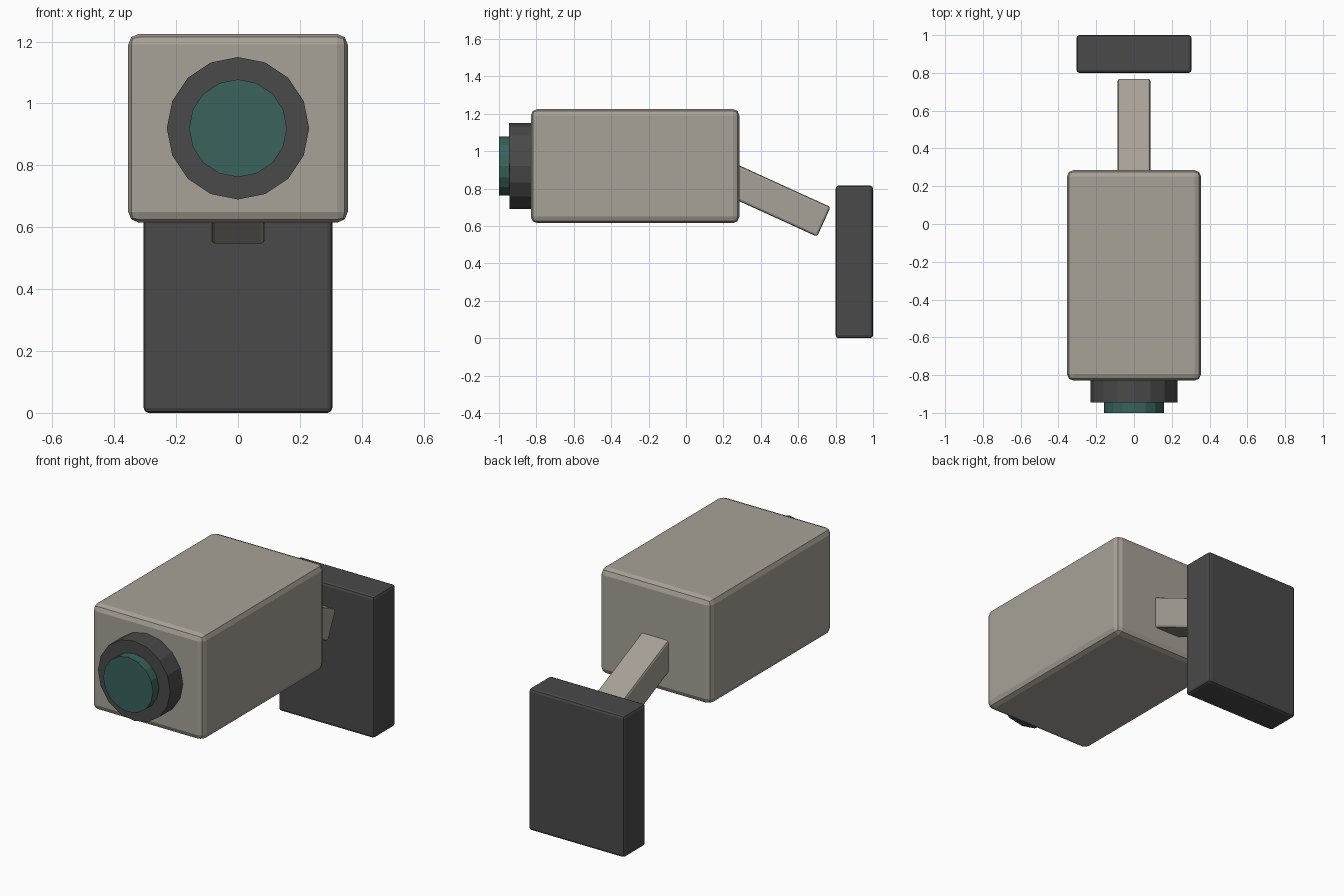
import bpy
from math import radians, sin, cos
from mathutils import Vector

cube = bpy.data.objects.get("Cube")
if cube:
    bpy.data.objects.remove(cube, do_unlink=True)


def material(name, rgb):
    mat = bpy.data.materials.new(name)
    mat.use_nodes = True
    mat.diffuse_color = (*rgb, 1)
    mat.node_tree.nodes["Principled BSDF"].inputs["Base Color"].default_value = (*rgb, 1)
    return mat


shell = material("warm grey shell", (0.39, 0.355, 0.31))
dark = material("charcoal", (0.067, 0.067, 0.067))
glass = material("teal glass", (0.041, 0.122, 0.108))


def box(name, center, size, mat, bevel, segments=2, tilt=0):
    """Box with softened edges, tilted about x."""
    bpy.ops.mesh.primitive_cube_add(size=1, location=center)
    obj = bpy.context.object
    obj.name = name
    obj.scale = size
    bpy.ops.object.transform_apply(location=False, rotation=False, scale=True)
    obj.rotation_euler.x = tilt
    mod = obj.modifiers.new("Soft edges", 'BEVEL')
    mod.width = bevel
    mod.segments = segments
    obj.data.materials.append(mat)
    return obj


def disc(name, radius, front, back, height, mat):
    """Low-poly cylinder lying along y."""
    bpy.ops.mesh.primitive_cylinder_add(
        vertices=16, radius=radius, depth=back - front,
        location=(0, (front + back) / 2, height), rotation=(radians(90), 0, 0))
    obj = bpy.context.object
    obj.name = name
    obj.data.materials.append(mat)
    return obj


# Camera housing
lens_height = 0.92
box("camera_housing", (0, -0.272, lens_height), (0.71, 1.115, 0.61), shell, 0.035)

# Lens barrel and glass
disc("lens_barrel", 0.23, -0.945, -0.78, lens_height, dark)
disc("lens_glass", 0.158, -1.0, -0.9, lens_height, glass)

# Sloping support arm, its front end buried in the housing
slope = radians(-24.5)
length = 0.6
arm_end = Vector((0, 0.737, 0.622))
along = Vector((0, cos(slope), sin(slope)))
box("support_arm", arm_end - along * length / 2, (0.174, length, 0.174), shell, 0.013, tilt=slope)

# Wall plate
box("wall_plate", (0, 0.9, 0.408), (0.61, 0.2, 0.816), dark, 0.016)
